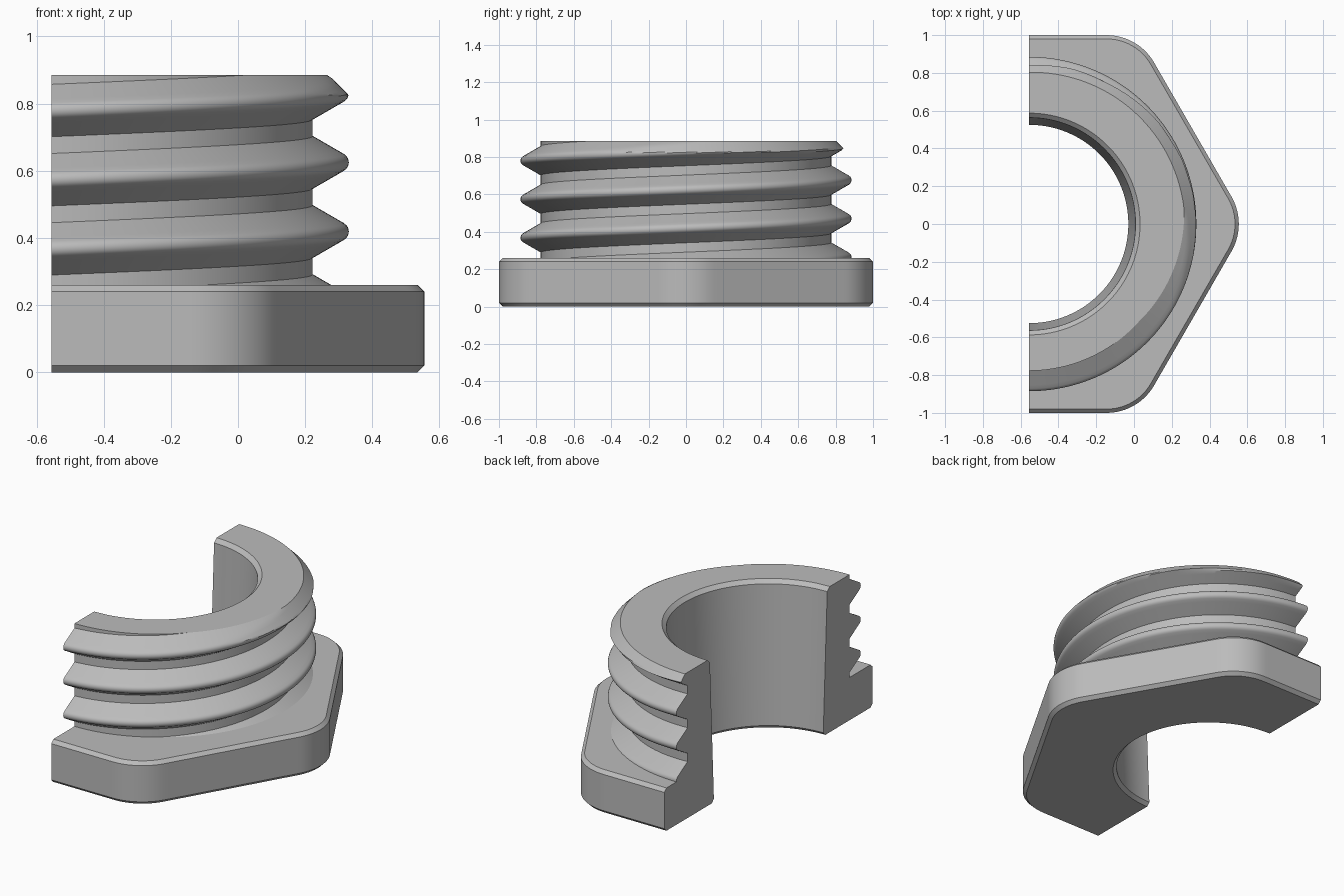
import bpy, bmesh
from math import sin, cos, atan2, sqrt, radians, degrees, pi

cube = bpy.data.objects.get("Cube")
if cube:
    bpy.data.objects.remove(cube)

AXIS_X = -0.555                       # bore axis lies on the cut plane
FLANGE, TOP, CHAMFER = 0.26, 0.885, 0.02
CORE, CREST, PITCH = 0.777, 0.885, 0.206
HALF, TIP = 0.078, 0.027              # thread half width, crest rounding
SEGMENTS = 144


def hex_radius(angle, inset):
    """Distance from the axis to a hexagon with rounded corners."""
    apothem, fillet = 1 - inset, 0.29 - inset
    centre = (apothem - fillet) / cos(pi / 6)
    psi = abs((degrees(angle) + 30) % 60 - 30)
    psi = radians(psi)
    tangent = atan2(fillet * 0.5, centre + fillet * cos(pi / 6))
    if psi < tangent:
        return centre * cos(psi) + sqrt(fillet ** 2 - (centre * sin(psi)) ** 2)
    return apothem / cos(pi / 6 - psi)


def thread_radius(angle, z):
    """Rounded V thread, trimmed by the chamfer at the upper end."""
    crest_z = 0.213 + PITCH * angle / (2 * pi)
    u = abs((z - crest_z + PITCH / 2) % PITCH - PITCH / 2)
    if u < TIP * cos(pi / 6):
        r = CREST - TIP + sqrt(TIP ** 2 - u ** 2)
    else:
        r = CORE + max(0, HALF - u) * sqrt(3)
    limit = 0.825 - 0.022 * max(0, angle) / (pi / 2) + TOP - z
    return min(r, limit)


def thread_offsets():
    """Heights across one thread: flank, rounded crest, flank."""
    edge = TIP * cos(pi / 6)
    flank = [HALF + (edge - HALF) * i / 5 for i in range(5)]
    crest = [edge * i / 4 for i in range(-4, 5)]
    return [-f for f in flank] + crest + flank[::-1]


def section(angle):
    """Closed radial section: bore, hexagonal flange, thread, rim."""
    inner, outer = hex_radius(angle, CHAMFER), hex_radius(angle, 0)
    pts = [(0.525, CHAMFER), (0.545, 0), (inner, 0), (outer, CHAMFER),
           (outer, FLANGE - CHAMFER), (inner, FLANGE)]
    for turn in range(-1, 5):
        crest_z = 0.213 + PITCH * (turn + angle / (2 * pi))
        for u in thread_offsets():
            z = min(max(crest_z + u, FLANGE), TOP)
            pts.append((thread_radius(angle, z), z))
    return pts + [(0.587, TOP), (0.563, TOP - 0.022)]


# Sweep the section through half a turn and close both cut faces
bm = bmesh.new()
rings = []
for i in range(SEGMENTS + 1):
    a = -pi / 2 + pi * i / SEGMENTS
    rings.append([bm.verts.new((AXIS_X + r * cos(a), r * sin(a), z))
                  for r, z in section(a)])
for ring, following in zip(rings, rings[1:]):
    n = len(ring)
    for j in range(n):
        k = (j + 1) % n
        bm.faces.new((ring[j], following[j], following[k], ring[k]))
bm.faces.new(rings[0])
bm.faces.new(rings[-1][::-1])
bmesh.ops.remove_doubles(bm, verts=bm.verts, dist=0.00002)
bmesh.ops.recalc_face_normals(bm, faces=bm.faces)

mesh = bpy.data.meshes.new("threaded_hex_fitting")
bm.to_mesh(mesh)
bm.free()
fitting = bpy.data.objects.new("threaded_hex_fitting", mesh)
bpy.context.collection.objects.link(fitting)

# Plain grey material
grey = bpy.data.materials.new("light_grey")
grey.use_nodes = True
colour = (0.5, 0.5, 0.5, 1)
grey.diffuse_color = colour
grey.node_tree.nodes["Principled BSDF"].inputs["Base Color"].default_value = colour
mesh.materials.append(grey)

# Smooth curved walls, crisp chamfers and thread roots
bpy.ops.object.select_all(action='DESELECT')
fitting.select_set(True)
bpy.context.view_layer.objects.active = fitting
bpy.ops.object.shade_smooth_by_angle(angle=radians(28))
